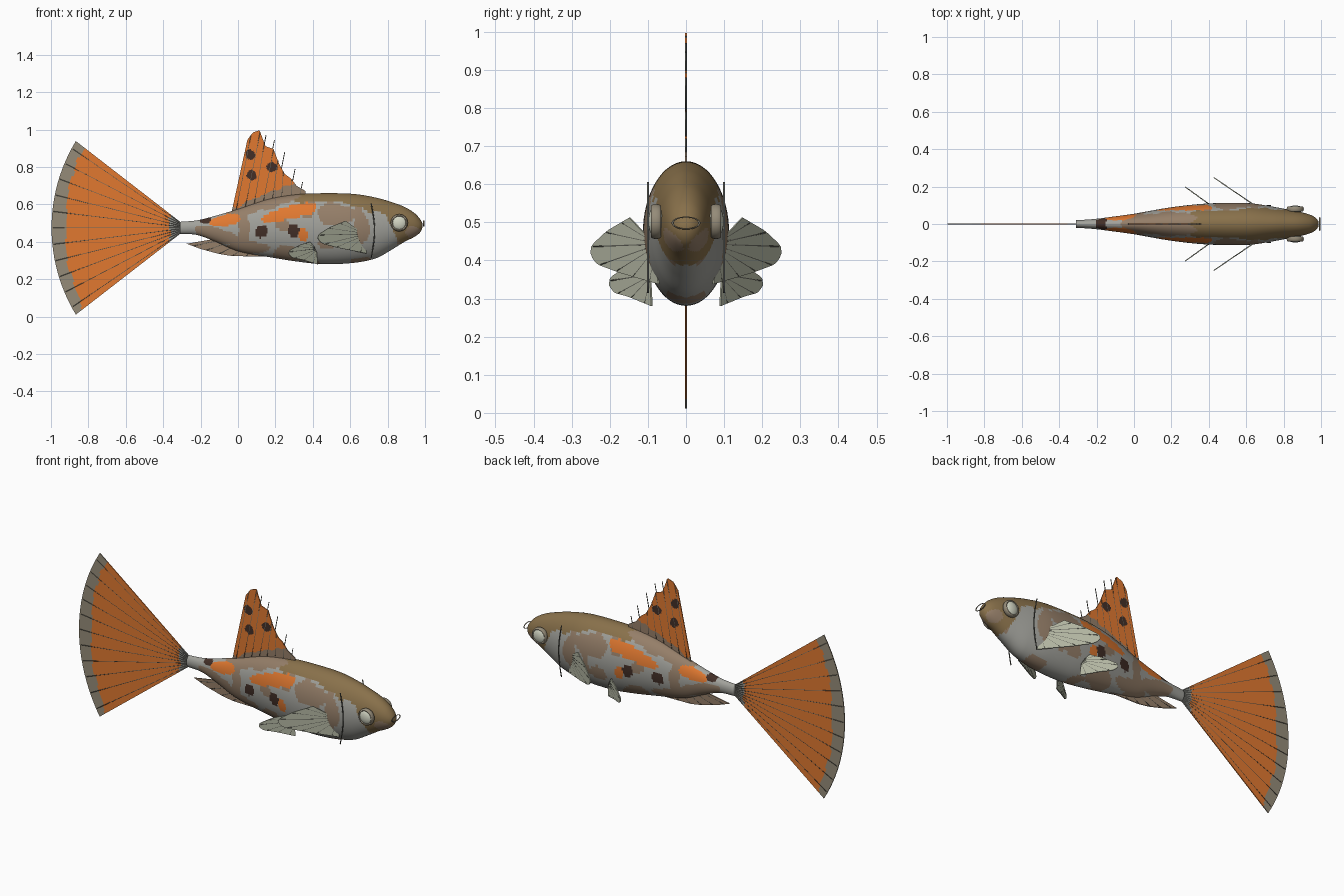
import bpy, bmesh, math
from mathutils import Vector, noise

if "Cube" in bpy.data.objects:
    bpy.data.objects.remove(bpy.data.objects["Cube"])

def mat(name, r, g, b):
    m = bpy.data.materials.new(name)
    m.diffuse_color = (r, g, b, 1)
    m.use_nodes = True
    m.node_tree.nodes["Principled BSDF"].inputs["Base Color"].default_value = m.diffuse_color
    return m

COL = {
    'silver': mat('silver grey', .36, .36, .33),
    'olive': mat('olive brown', .25, .165, .07),
    'tan': mat('mottled tan', .30, .21, .14),
    'orange': mat('orange', .75, .19, .03),
    'dark': mat('dark brown', .055, .028, .02),
    'pale': mat('pale fin', .46, .48, .37),
    'edge': mat('tail border', .30, .26, .19),
    'eye': mat('eye lens', .66, .68, .56),
    'ray': mat('fin ray grey', .13, .13, .11),
}

def make(name, verts, faces, rule, smooth=True):
    """Mesh object whose faces are coloured by rule(centre) -> colour key."""
    me = bpy.data.meshes.new(name)
    me.from_pydata(verts, [], faces)
    bm = bmesh.new()
    bm.from_mesh(me)
    bmesh.ops.recalc_face_normals(bm, faces=bm.faces)
    used = []
    for f in bm.faces:
        k = rule(f.calc_center_median())
        if k not in used:
            used.append(k)
        f.material_index = used.index(k)
        f.smooth = smooth
    bm.to_mesh(me)
    bm.free()
    for k in used:
        me.materials.append(COL[k])
    ob = bpy.data.objects.new(name, me)
    bpy.context.collection.objects.link(ob)
    return ob

def wob(p, s=22):
    return noise.noise(Vector((p.x * s, abs(p.y) * s, p.z * s)))

# ---- body: stations of x, top z, bottom z, half width ----
ST = [(-.31, .507, .443, .02), (-.22, .515, .437, .026), (-.13, .537, .405, .037),
      (0, .575, .35, .055), (.17, .63, .318, .085), (.33, .655, .293, .105),
      (.46, .66, .281, .112), (.62, .656, .288, .111), (.74, .636, .313, .093),
      (.82, .613, .357, .078), (.89, .587, .40, .064), (.945, .553, .428, .048),
      (.975, .52, .452, .03), (.987, .497, .478, .012)]

def section(x):
    i = max(k for k in range(len(ST) - 1) if ST[k][0] <= x or k == 0)
    a, b = ST[i], ST[i + 1]
    p, q = ST[max(i - 1, 0)], ST[min(i + 2, len(ST) - 1)]
    h = b[0] - a[0]
    t = min(max((x - a[0]) / h, 0), 1)
    out = []
    for c in (1, 2, 3):
        ma = (b[c] - p[c]) / (b[0] - p[0]) * h
        mb = (q[c] - a[c]) / (q[0] - a[0]) * h
        out.append((2*t**3 - 3*t*t + 1) * a[c] + (t**3 - 2*t*t + t) * ma
                   + (3*t*t - 2*t**3) * b[c] + (t**3 - t*t) * mb)
    return out

# painted patches: x, z, radius x, radius z, slope, colour
PATCH = [(.125, .453, .036, .036, 0, 'dark'), (.297, .459, .03, .034, 0, 'dark'),
         (-.175, .52, .03, .025, 0, 'dark'),
         (-.065, .515, .09, .032, .1, 'orange'), (.21, .54, .09, .03, .22, 'orange'),
         (.33, .57, .085, .04, .2, 'orange'), (.35, .435, .025, .035, 0, 'orange'),
         (.93, .455, .04, .03, 0, 'tan'), (.13, .60, .20, .035, .25, 'tan'),
         (-.11, .435, .13, .04, -.25, 'tan'), (.50, .55, .07, .06, 0, 'tan'),
         (.24, .49, .04, .03, 0, 'tan'), (.05, .37, .12, .03, 0, 'tan'),
         (.66, .47, .045, .08, 0, 'tan'), (.48, .40, .05, .04, 0, 'tan')]

def body_colour(p):
    n = wob(p)
    for x, z, rx, rz, s, k in PATCH:
        dx = p.x - x
        if (dx / rx)**2 + ((p.z - z - s * dx) / rz)**2 < 1 + .5 * n:
            return k
    if p.x < -.27:
        return 'silver'
    limit = .62 if p.x < .5 else .62 - .25 * (p.x - .5)
    if p.x > .78:
        limit = .55 - 1.8 * (p.x - .78)
    if p.x > .2 and p.z > limit + .02 * n:
        return 'olive'
    return 'tan' if wob(p, 8) > .3 else 'silver'

NX, NS = 180, 64
verts, faces = [], []
for i in range(NX + 1):
    x = -.31 + 1.297 * i / NX
    top, bot, w = section(x)
    for j in range(NS):
        a = 2 * math.pi * j / NS
        verts.append((x, w * math.cos(a), (top + bot) / 2 + (top - bot) / 2 * math.sin(a)))
for i in range(NX):
    for j in range(NS):
        k = (j + 1) % NS
        faces.append((i*NS + j, i*NS + k, (i+1)*NS + k, (i+1)*NS + j))
faces += [tuple(range(NS)), tuple(range(NX * NS, (NX + 1) * NS))]
make('body', verts, faces, body_colour)

# ---- helpers for fins and thin tubes ----
def along(pts, t):
    """Point at fraction t of a polyline's length."""
    pts = [Vector(p) for p in pts]
    seg = [(b - a).length for a, b in zip(pts, pts[1:])]
    d = t * sum(seg)
    for a, b, s in zip(pts, pts[1:], seg):
        if d <= s:
            return a.lerp(b, d / s)
        d -= s
    return pts[-1]

def tubes(name, paths, r, key):
    """One mesh of thin six-sided tubes, one for each path of points."""
    verts, faces, n = [], [], 6
    for path in paths:
        path = [Vector(p) for p in path]
        o = len(verts)
        for i, p in enumerate(path):
            d = (path[min(i + 1, len(path) - 1)] - path[max(i - 1, 0)]).normalized()
            u = d.cross(Vector((.1, 1, .05))).normalized()
            v = d.cross(u)
            for j in range(n):
                a = 2 * math.pi * j / n
                verts.append(p + r * (math.cos(a) * u + math.sin(a) * v))
        for i in range(len(path) - 1):
            for j in range(n):
                k = (j + 1) % n
                faces.append((o+i*n+j, o+i*n+k, o+(i+1)*n+k, o+(i+1)*n+j))
        faces.append(tuple(range(o, o + n)))
        faces.append(tuple(range(len(verts) - n, len(verts))))
    return make(name, verts, faces, lambda p: key)

def fin(name, base, outer, rule, rays, place, over=1.0, nu=60, nv=40, thick=.005, r=.003):
    """Membrane between a base line and an outer edge, with rays."""
    def at(u, v):
        q = along(base, u).lerp(along(outer, u), v)
        return Vector(place(q.x, q.y))
    verts = [at(i / nu, j / nv) for i in range(nu + 1) for j in range(nv + 1)]
    m = nv + 1
    faces = [(i*m + j, i*m + j + 1, (i+1)*m + j + 1, (i+1)*m + j)
             for i in range(nu) for j in range(nv)]
    ob = make(name, verts, faces, rule, False)
    sol = ob.modifiers.new('thickness', 'SOLIDIFY')
    sol.thickness, sol.offset = thick, 0
    us = [(k + .5) / rays for k in range(rays)]
    tubes(name + '_rays', [(at(u, 0), at(u, .5), at(u, over)) for u in us], r, 'ray')

def flat(x, z):
    return (x, 0, z)

# ---- tail fin: fan with a pale border ----
arc = [(-.104 - .893 * math.cos(a), .475 + .893 * math.sin(a))
       for a in [math.radians(31.3 - 62.6 * i / 24) for i in range(25)]]

def tail_colour(p):
    d = math.hypot(p.x + .104, p.z - .475)
    if d > .815 + .06 * abs(p.z - .475) + .015 * wob(p, 12):
        return 'edge'
    return 'silver' if p.x > -.365 + .02 * wob(p, 30) else 'orange'

fin('tail_fin', [(-.30, .50), (-.30, .45)], arc, tail_colour, 11, flat, .99, 60, 70)

# ---- dorsal fin: ragged sail with spots ----
def dorsal_colour(p):
    for x, z in ((.067, .865), (.073, .757), (.18, .80)):
        if math.hypot(p.x - x, p.z - z) < .027 + .008 * wob(p, 40):
            return 'dark'
    return 'tan' if p.z < .595 + .4 * p.x + .02 * wob(p, 25) else 'orange'

fin('dorsal_fin', [(-.035, .555), (.1, .60), (.2, .63), (.36, .645)],
    [(.05, .945), (.08, .985), (.115, .997), (.147, .912), (.19, .896), (.22, .816),
     (.25, .763), (.286, .736), (.313, .70), (.36, .672)],
    dorsal_colour, 8, flat, 1.0, 90, 60)
# spines poking past the rear edge
tubes('dorsal_spines', [((x - .02, 0, z - .1), (x, 0, z)) for x, z in
                        ((.15, .97), (.195, .945), (.25, .88), (.305, .79), (.345, .72))],
      .0022, 'ray')

# ---- anal fin ----
fin('anal_fin', [(-.1, .42), (.15, .345)],
    [(-.275, .39), (-.2, .362), (-.1, .335), (-.03, .324), (.15, .321)],
    lambda p: 'tan', 6, flat, .98, 30, 12)

# ---- paired fins, eyes and gill lines ----
for side, tag in ((-1, 'right'), (1, 'left')):
    fin('pectoral_fin_' + tag, [(.655, .455), (.675, .42)],
        [(.575, .512), (.49, .478), (.43, .44), (.425, .415), (.45, .39), (.54, .367), (.687, .338)],
        lambda p: 'pale', 7, lambda x, z: (x, side * (.11 + (.63 - x) * .68), z), .97, 28, 10)
    fin('pelvic_fin_' + tag, [(.405, .375), (.42, .345)],
        [(.385, .40), (.33, .384), (.275, .355), (.27, .335), (.29, .315), (.34, .305), (.425, .28)],
        lambda p: 'pale', 6, lambda x, z: (x, side * (.10 + (.41 - x) * .72), z), .97, 28, 10)
    # gill line stands slightly off the body
    tubes('gill_line_' + tag, [[(.712 + .018 * math.sin(math.pi * t / 12), side * .1,
                                 .605 - .29 * t / 12) for t in range(13)]], .003, 'ray')
    bpy.ops.mesh.primitive_uv_sphere_add(segments=32, ring_count=16, radius=1,
                                         location=(.862, side * .079, .502))
    eye = bpy.context.object
    eye.name, eye.scale = 'eye_' + tag, (.041, .02, .041)
    eye.data.materials.append(COL['eye'])
    bpy.ops.object.shade_smooth()
    bpy.ops.mesh.primitive_torus_add(major_radius=.039, minor_radius=.007, major_segments=36,
                                     minor_segments=10, location=(.862, side * .079, .502),
                                     rotation=(math.pi / 2, 0, 0))
    ring = bpy.context.object
    ring.name, ring.scale = 'eye_ring_' + tag, (1, 1, 2)
    ring.data.materials.append(COL['edge'])
    bpy.ops.object.shade_smooth()

# ---- mouth ring ----
bpy.ops.mesh.primitive_torus_add(major_radius=.035, minor_radius=.003, major_segments=32,
                                 minor_segments=8, location=(.993, 0, .498),
                                 rotation=(0, math.pi / 2, 0))
mouth = bpy.context.object
mouth.name, mouth.scale = 'mouth', (.45, 1, 1)
mouth.data.materials.append(COL['edge'])
bpy.ops.object.shade_smooth()
